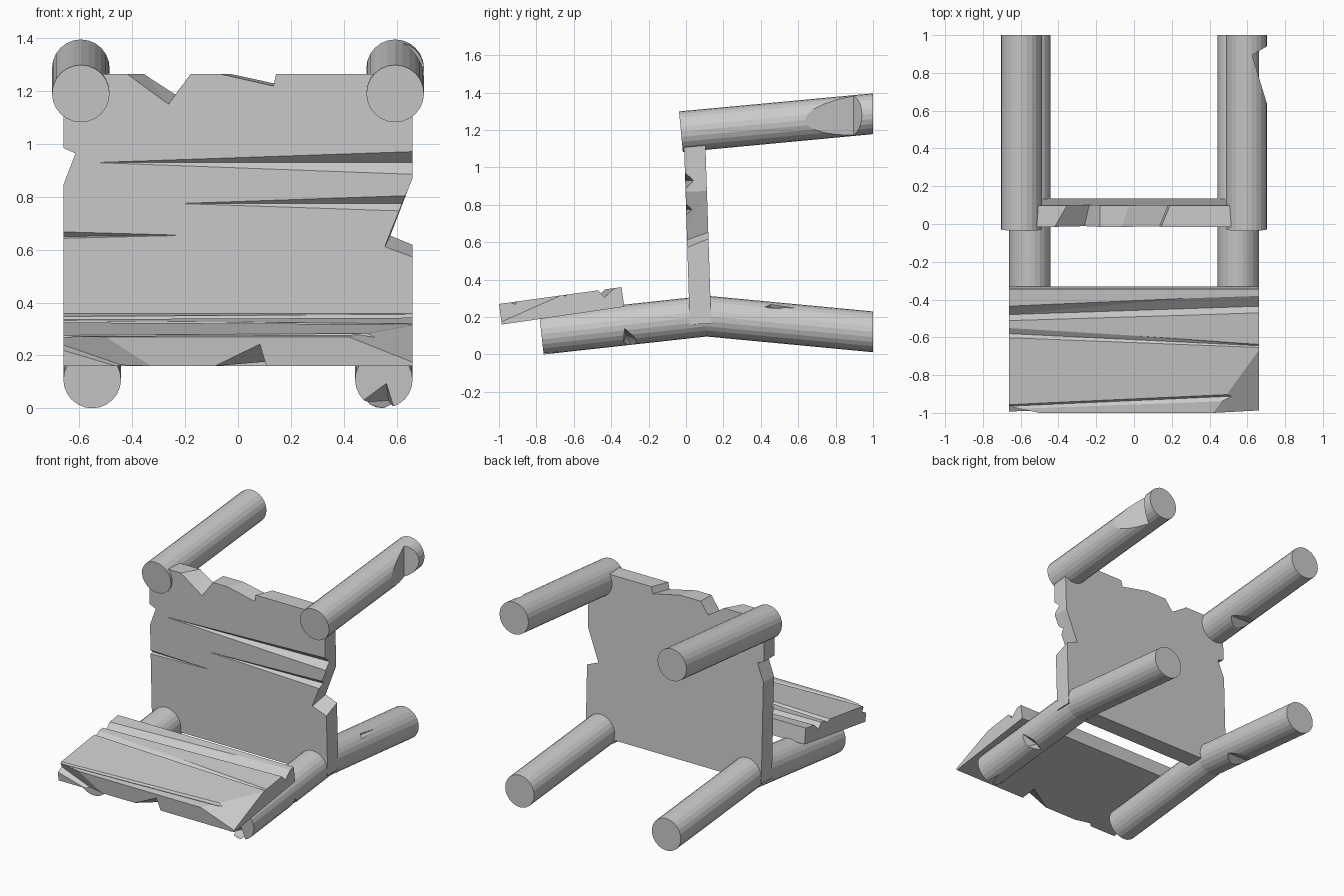
import bpy, bmesh, math
from mathutils import Vector

if "Cube" in bpy.data.objects:
    bpy.data.objects.remove(bpy.data.objects["Cube"])

R, SEG = 0.109, 24


def make(name, bm):
    bmesh.ops.recalc_face_normals(bm, faces=bm.faces[:])
    me = bpy.data.meshes.new(name)
    bm.to_mesh(me)
    bm.free()
    ob = bpy.data.objects.new(name, me)
    bpy.context.collection.objects.link(ob)
    return ob


def hull(name, pts):
    bm = bmesh.new()
    for p in pts:
        bm.verts.new(p)
    res = bmesh.ops.convex_hull(bm, input=bm.verts[:])
    junk = [v for v in res["geom_interior"] if isinstance(v, bmesh.types.BMVert)]
    bmesh.ops.delete(bm, geom=junk, context='VERTS')
    return make(name, bm)


def cut(ob, pts):
    """Carve a convex chip out of a part."""
    c = hull("chip_cutter", pts)
    c.hide_render = True
    m = ob.modifiers.new("chip", 'BOOLEAN')
    m.operation, m.solver, m.object = 'DIFFERENCE', 'EXACT', c
    bpy.context.view_layer.objects.active = ob
    bpy.ops.object.modifier_apply(modifier=m.name)
    bpy.data.objects.remove(c)


def log(name, x, path):
    """Round log along (y, z) points; the first end is square to the axis."""
    bm = bmesh.new()
    d = Vector((path[1][0] - path[0][0], path[1][1] - path[0][1])).normalized()
    rings = []
    for i, (y, z) in enumerate(path):
        uy, uz = (-d.y, d.x) if i == 0 else (0, 1)
        rings.append([bm.verts.new((x + R * math.cos(a), y + R * uy * math.sin(a), z + R * uz * math.sin(a)))
                      for a in (2 * math.pi * k / SEG for k in range(SEG))])
    for a, b in zip(rings, rings[1:]):
        for k in range(SEG):
            n = (k + 1) % SEG
            bm.faces.new((a[k], a[n], b[n], b[k]))
    bm.faces.new(rings[0])
    bm.faces.new(rings[-1])
    return make(name, bm)


def board(name, profile):
    return hull(name, [(x, y, z) for x in (-0.661, 0.661) for y, z in profile])


def on_back(x, z, d):
    return (x, 0.02 - 0.032 * (z - 0.16) + d, z)


def on_seat(x, y, d):
    return (x, y, 0.27 + 0.138 * (y + 1) - d)


def groove(ob, surf, *ends):
    """V groove between two ends: (x, edge, valley, edge, depth)."""
    pts = []
    for x, a, v, b, d in ends:
        pts += [surf(x, v + (a - v) * 1.4, -0.4 * d), surf(x, v + (b - v) * 1.4, -0.4 * d), surf(x, v, d)]
    cut(ob, pts)


def notch(ob, front, back):
    """Edge notch through the back board; the middle point is its root."""
    pts = []
    for f, b in zip(front, back):
        for t in (-0.3, 1.3):
            p, r = [Vector(q[1]).lerp(Vector(q[0]), 0) for q in ((f, f), (front[1], front[1]))]
            q, s = Vector(b), Vector(back[1])
            e, g = r + (p - r) * 1.3, s + (q - s) * 1.3
            w = e + (g - e) * t
            pts.append((w.x, 0.11 * t, w.y))
    cut(ob, pts)


# Lower bent logs and upper arm logs
legs, arms = {}, {}
for side, s in (("left", -1), ("right", 1)):
    legs[side] = log(side + "_base_log", s * 0.552, [(-0.773, 0.1085), (0.11, 0.205), (1, 0.121)])
    arms[side] = log(side + "_arm_log", s * 0.595, [(-0.027, 1.191), (1, 1.287)])

# Chips in the right logs
cut(arms["right"], [(x, y, z) for z in (1.05, 1.5) for x, y in ((0.715, 0.6), (0.625, 0.895), (0.72, 0.95), (0.8, 0.75))])
cut(legs["right"], [(0.44, -0.8, 0.02), (0.56, -0.8, 0.105), (0.6, -0.8, -0.02), (0.57, -0.6, 0.03)])
cut(legs["right"], [(0.69, -0.35, 0.02), (0.69, -0.33, 0.15), (0.69, -0.2, 0.05), (0.53, -0.28, 0.03), (0.55, -0.32, 0.1)])
cut(legs["right"], [(0.68, 0.37, 0.25), (0.62, 0.46, 0.3), (0.6, 0.45, 0.255), (0.66, 1.01, 0.225), (0.64, 0.45, 0.245)])

# Chips under the left logs
cut(arms["left"], [(x, y, z) for x in (-0.75, -0.45) for y, z in ((0.28, 1.09), (0.36, 1.15), (0.52, 1.11))])
cut(legs["left"], [(x, y, z) for x in (-0.7, -0.4) for y, z in ((0.3, 0.06), (0.38, 0.105), (0.56, 0.03))])

# Back board with split grooves and broken edges
back = board("back_board", [(0.02, 0.16), (0.135, 0.165), (0.099, 1.265), (-0.015, 1.265)])
groove(back, on_back, (-0.52, 0.929, 0.93, 0.931, 0.001), (0.67, 0.885, 0.93, 0.972, 0.045))
groove(back, on_back, (-0.2, 0.774, 0.775, 0.776, 0.001), (0.67, 0.745, 0.775, 0.806, 0.032))
groove(back, on_back, (-0.235, 0.654, 0.655, 0.656, 0.001), (-0.67, 0.643, 0.65, 0.668, 0.02))
notch(back, [(-0.41, 1.265), (-0.26, 1.155), (-0.18, 1.265)], [(-0.345, 1.265), (-0.235, 1.19), (-0.18, 1.265)])
notch(back, [(-0.06, 1.265), (0.14, 1.22), (0.15, 1.265)], [(-0.02, 1.265), (0.185, 1.22), (0.195, 1.265)])
notch(back, [(-0.661, 0.985), (-0.615, 0.965), (-0.661, 0.845)], [(-0.661, 0.985), (-0.615, 0.965), (-0.661, 0.845)])
notch(back, [(0.661, 0.87), (0.555, 0.61), (0.661, 0.57)], [(0.661, 0.87), (0.575, 0.65), (0.661, 0.615)])

# Seat board with grooves, broken corners and a front notch
seat = board("seat_board", [(-1, 0.27), (-0.345, 0.36), (-0.33, 0.255), (-0.985, 0.16)])
groove(seat, on_seat, (-0.67, -0.435, -0.48, -0.512, 0.042), (0.67, -0.38, -0.435, -0.47, 0.042))
groove(seat, on_seat, (-0.67, -0.55, -0.58, -0.602, 0.018), (0.67, -0.638, -0.645, -0.654, 0.008))
groove(seat, on_seat, (-0.67, -0.957, -0.965, -0.98, 0.008), (0.56, -0.9, -0.91, -0.935, 0.015))


def corner(a, b, c, out):
    """Slice off everything beyond the plane through a, b, c."""
    a, b, c, out = map(Vector, (a, b, c, out))
    m = (a + b + c) / 3
    tri = [m + (p - m) * 3 for p in (a, b, c)]
    cut(seat, tri + [p + out for p in tri])


corner((0.42, -1, 0.27), (0.661, -0.67, 0.315), (0.661, -0.985, 0.175), (0.5, -0.5, 0.3))
corner((-0.5, -1, 0.27), (-0.661, -0.967, 0.274), (-0.33, -0.985, 0.16), (-0.3, -0.6, -0.2))
cut(seat, [(-0.13, -1, 0.15), (0.08, -1.01, 0.25), (0.11, -1, 0.15), (0.107, -0.86, 0.17)])
